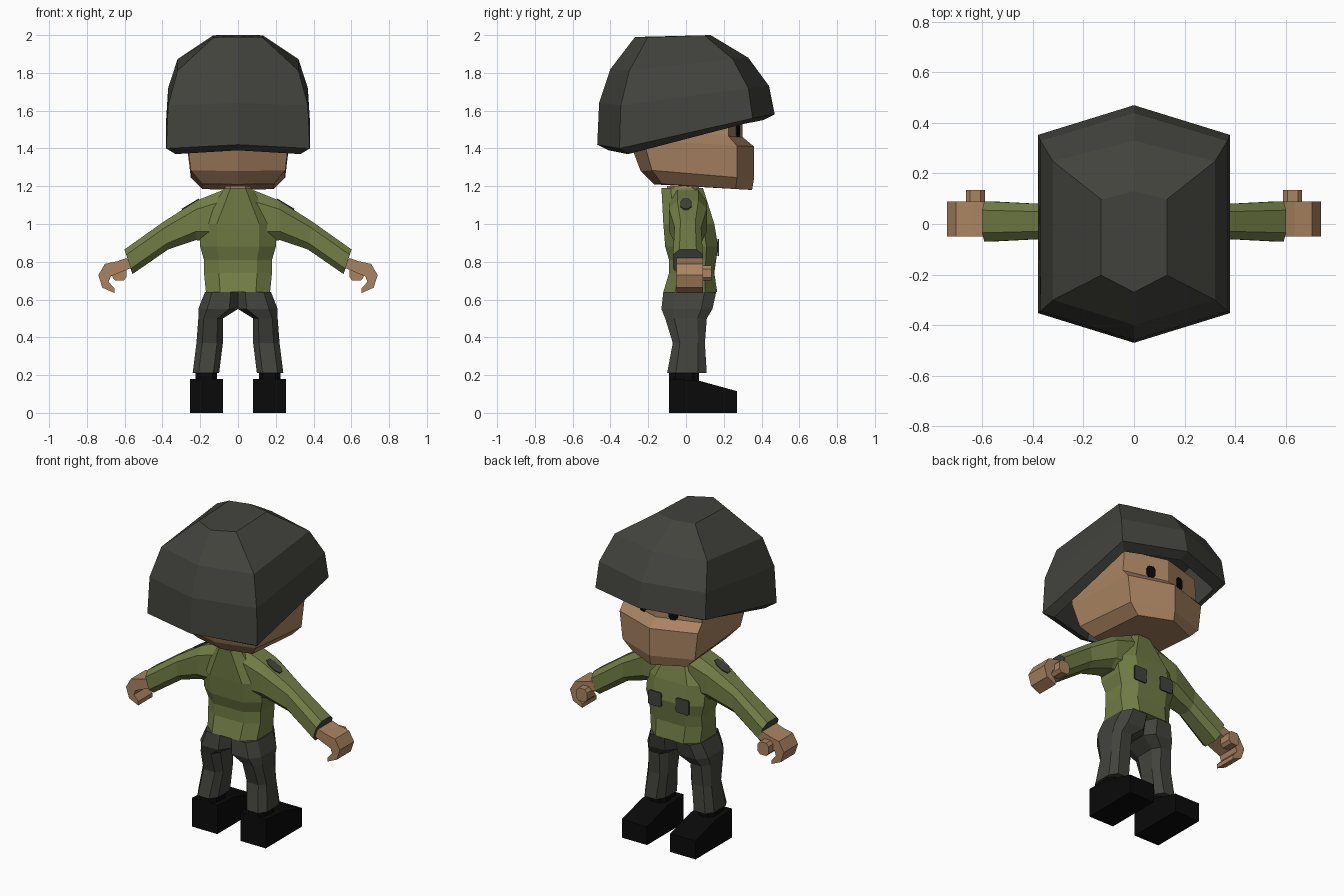
import bpy
import bmesh
from math import cos, sin, radians
from mathutils import Vector

cube = bpy.data.objects.get("Cube")
if cube:
    bpy.data.objects.remove(cube, do_unlink=True)


def material(name, red, green, blue):
    mat = bpy.data.materials.new(name)
    mat.use_nodes = True
    colour = (red, green, blue, 1)
    mat.diffuse_color = colour
    mat.node_tree.nodes["Principled BSDF"].inputs["Base Color"].default_value = colour
    return mat


SKIN = material("skin", .4, .23, .12)
GREEN = material("olive_cloth", .165, .205, .06)
GREY = material("charcoal_grey", .055, .055, .047)
BLACK = material("black", .003, .003, .003)


def loft(name, rings, *materials):
    """Skin equal-length rings and cap both ends; the last cap takes the last material."""
    bm = bmesh.new()
    loops = [[bm.verts.new(point) for point in ring] for ring in rings]
    for lower, upper in zip(loops, loops[1:]):
        for i in range(len(lower)):
            bm.faces.new((lower[i - 1], lower[i], upper[i], upper[i - 1]))
    bm.faces.new(loops[0])
    bm.faces.new(loops[-1]).material_index = len(materials) - 1
    bmesh.ops.recalc_face_normals(bm, faces=bm.faces[:])
    mesh = bpy.data.meshes.new(name)
    bm.to_mesh(mesh)
    bm.free()
    for mat in materials:
        mesh.materials.append(mat)
    part = bpy.data.objects.new(name, mesh)
    bpy.context.scene.collection.objects.link(part)


def prism(name, outline, offset, mat):
    """Extrude an outline along an offset vector."""
    base = [Vector(point) for point in outline]
    loft(name, [base, [point + Vector(offset) for point in base]], mat)


def ridged_ring(front, front_z, rear, rear_z, half_width):
    """Six-sided tilted ring with ridges on the centre line and corners set back."""
    corner = .75
    inset = (front_z - rear_z) * (1 - corner) * front / (front - rear)
    rise = (rear_z - front_z) * (1 - corner) * rear / (front - rear)
    right = [(half_width, front * corner, front_z - inset),
             (half_width, rear * corner, rear_z - rise)]
    left = [(-x, y, z) for x, y, z in reversed(right)]
    return [(0, front, front_z), *right, (0, rear, rear_z), *left]


def octagon(u_min, u_max, v_min, v_max, cut=.22):
    """Rectangle with cut corners."""
    a, b = (u_max - u_min) * cut, (v_max - v_min) * cut
    return [(u_min + a, v_min), (u_max - a, v_min), (u_max, v_min + b), (u_max, v_max - b),
            (u_max - a, v_max), (u_min + a, v_max), (u_min, v_max - b), (u_min, v_min + b)]


def level(z, x_min, x_max, y_min, y_max, side=1):
    return [(side * x, y, z) for x, y in octagon(x_min, x_max, y_min, y_max)]


def shrink(ring, factor, lift):
    return [(x * factor, y * factor, z + lift) for x, y, z in ring]


# Helmet: shell from crown to brim, then the rim and hollow inside
shell = [ridged_ring(.13, 2, -.27, 1.99, .13),
         ridged_ring(.33, 1.88, -.4, 1.82, .32),
         ridged_ring(.44, 1.73, -.46, 1.64, .37),
         ridged_ring(.47, 1.58, -.47, 1.42, .38)]
brim = shell[-1]
loft("helmet", shell + [shrink(brim, .87, -.03), shrink(brim, .75, .2)], GREY)

# Head from jaw to crown, and the neck
loft("head", [ridged_ring(.35, 1.18, -.17, 1.21, .19),
              ridged_ring(.36, 1.24, -.24, 1.28, .25),
              ridged_ring(.36, 1.41, -.3, 1.44, .27),
              ridged_ring(.3, 1.46, -.3, 1.5, .27),
              ridged_ring(.3, 1.6, -.28, 1.6, .26)], SKIN)
loft("neck", [level(z, -.07, .07, -.1, .07) for z in (1.1, 1.2)], SKIN)

# Shirt body: height, half width, back, front
shirt = [(.64, .17, -.12, .165), (.74, .18, -.09, .15), (.81, .18, -.09, .16),
         (.88, .2, -.11, .17), (1, .2, -.12, .15), (1.19, .07, -.13, .09)]
loft("shirt", [level(z, -width, width, back, front)
               for z, width, back, front in shirt], GREEN)

# Sleeve stations: centre x, centre z, half height, half depth
sleeve = [(.1, 1.04, .14, .1), (.22, 1.02, .105, .1),
          (.38, .94, .075, .07), (.58, .8, .065, .08)]


def sleeve_ring(x, z, height, depth, side):
    lean = x - .25
    return [(side * (x + lean * v), y + .01, z + v)
            for y, v in octagon(-depth, depth, -height, height)]


# Trouser leg stations: height, inner, outer, back, front
leg = [(.64, 0, .175, -.12, .16), (.55, 0, .21, -.13, .14), (.5, .08, .21, -.11, .11),
       (.37, .08, .22, -.07, .1), (.21, .1, .24, -.1, .11)]

# Curled hand outline: wrist, outer arc, then the tapering inside of the fingers
def arc_point(angle, radius):
    turn = radians(angle)
    return .655 + radius * cos(turn), .72 + radius * sin(turn)


outer_angles = range(102, -91, -48)
inner_angles = range(-90, 7, 48)
hand = [(.56, .77), (.59, .82)]
hand += [arc_point(angle, .085) for angle in outer_angles]
hand += [arc_point(angle, radius) for angle, radius in zip(inner_angles, (.06, .04, .02))]

# Boot side outline: tall heel sloping to the toe
boot = [(-.09, 0), (.27, 0), (.27, .115), (.07, .17), (-.09, .18)]

for name, side in (("left", 1), ("right", -1)):
    loft(name + "_sleeve", [sleeve_ring(*station, side) for station in sleeve], GREEN, GREY)
    prism(name + "_hand", [(side * x, -.05, z) for x, z in hand], (0, .14, 0), SKIN)
    thumb = octagon(.59, .665, .7, .78)
    prism(name + "_thumb", [(side * x, .06, z) for x, z in thumb], (0, .075, 0), SKIN)

    loft(name + "_trouser_leg", [level(*station, side) for station in leg], GREY)
    loft(name + "_ankle", [level(z, .11, .225, -.09, .07, side) for z in (.15, .22)], BLACK)
    prism(name + "_boot", [(side * .08, y, z) for y, z in boot], (side * .175, 0, 0), BLACK)

    # Eye plate following the slope of the face
    eye = octagon(.08, .13, 1.46, 1.53)
    prism(name + "_eye", [(side * x, .298 - x / 4, z) for x, z in eye], (0, .008, 0), BLACK)

    # Chest pocket
    pocket = octagon(.05, .14, .83, .92, .08)
    prism(name + "_pocket", [(side * x, .166, z) for x, z in pocket], (0, .008, 0), GREY)

    # Shoulder patch lying on the slope of the sleeve
    patch = octagon(-.03, .03, -.045, .045, .28)
    prism(name + "_shoulder_patch",
          [(side * (.25 + t), y, 1.1 - t * .6) for y, t in patch],
          (side * .003, 0, .008), GREY)
